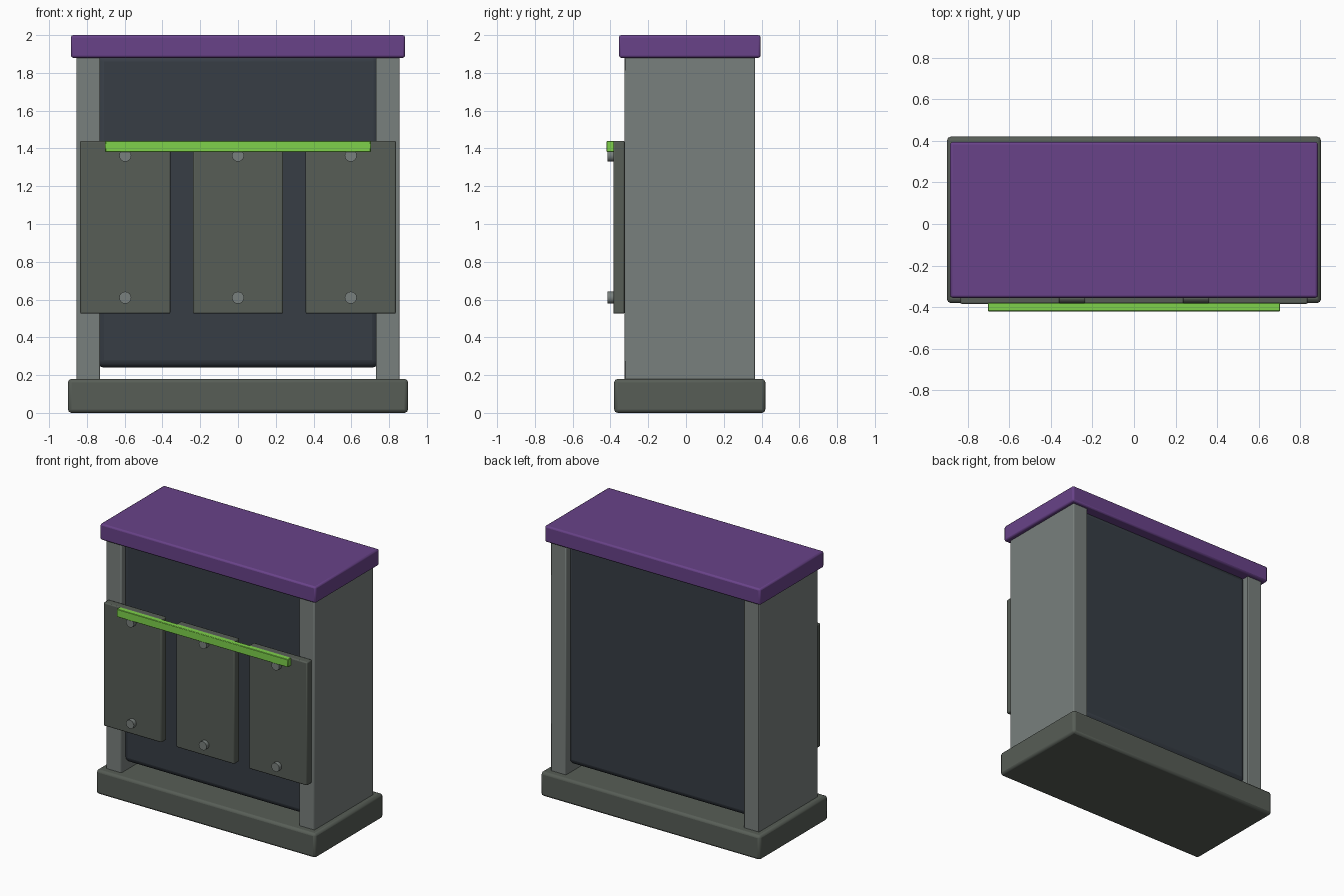
import bpy
from math import pi

if "Cube" in bpy.data.objects:
    bpy.data.objects.remove(bpy.data.objects["Cube"])


def material(name, rgb):
    m = bpy.data.materials.new(name)
    m.diffuse_color = (*rgb, 1)
    m.use_nodes = True
    m.node_tree.nodes["Principled BSDF"].inputs["Base Color"].default_value = m.diffuse_color
    return m


OLIVE = material("olive_grey", (0.095, 0.11, 0.093))
STEEL = material("steel_grey", (0.19, 0.215, 0.205))
DARK = material("dark_slate", (0.038, 0.047, 0.06))
PURPLE = material("purple", (0.14, 0.055, 0.25))
GREEN = material("green", (0.21, 0.64, 0.07))


def box(name, x, y, z, mat, bevel, segments=2):
    """Bevelled box from (min, max) extents on each axis."""
    bpy.ops.mesh.primitive_cube_add(size=1, location=[(a + b) / 2 for a, b in (x, y, z)])
    ob = bpy.context.object
    ob.name = name
    ob.scale = [b - a for a, b in (x, y, z)]
    bpy.ops.object.transform_apply(location=False, rotation=False, scale=True)
    ob.data.materials.append(mat)
    mod = ob.modifiers.new("bevel", "BEVEL")
    mod.width = bevel
    mod.segments = segments
    bpy.ops.object.shade_smooth_by_angle()
    return ob


def bolt(name, x, z):
    """Short cylinder facing forward."""
    bpy.ops.mesh.primitive_cylinder_add(vertices=16, radius=0.032, depth=0.035,
                                        location=(x, -0.3975, z), rotation=(pi / 2, 0, 0))
    ob = bpy.context.object
    ob.name = name
    ob.data.materials.append(STEEL)
    bpy.ops.object.shade_smooth_by_angle()


# Plinth, body and cap
box("base", (-0.9, 0.9), (-0.38, 0.42), (0, 0.18), OLIVE, 0.018)
box("core_body", (-0.75, 0.75), (-0.28, 0.32), (0.24, 1.9), DARK, 0.04, 3)
box("top_cap", (-0.885, 0.885), (-0.355, 0.395), (1.88, 2.0), PURPLE, 0.012)

# Side walls
for side, s in (("left", -1), ("right", 1)):
    box(f"{side}_side_wall", tuple(sorted((s * 0.73, s * 0.855))),
        (-0.325, 0.365), (0.17, 1.89), STEEL, 0.006)

# Three front plates, each with an upper and a lower bolt
for label, x in (("left", -0.597), ("middle", 0), ("right", 0.597)):
    box(f"{label}_front_plate", (x - 0.239, x + 0.239), (-0.385, -0.325),
        (0.525, 1.44), OLIVE, 0.008)
    bolt(f"{label}_upper_bolt", x, 1.362)
    bolt(f"{label}_lower_bolt", x, 0.61)

# Light strip across the plates
box("light_strip", (-0.703, 0.703), (-0.42, -0.38), (1.382, 1.44), GREEN, 0.003, 1)
